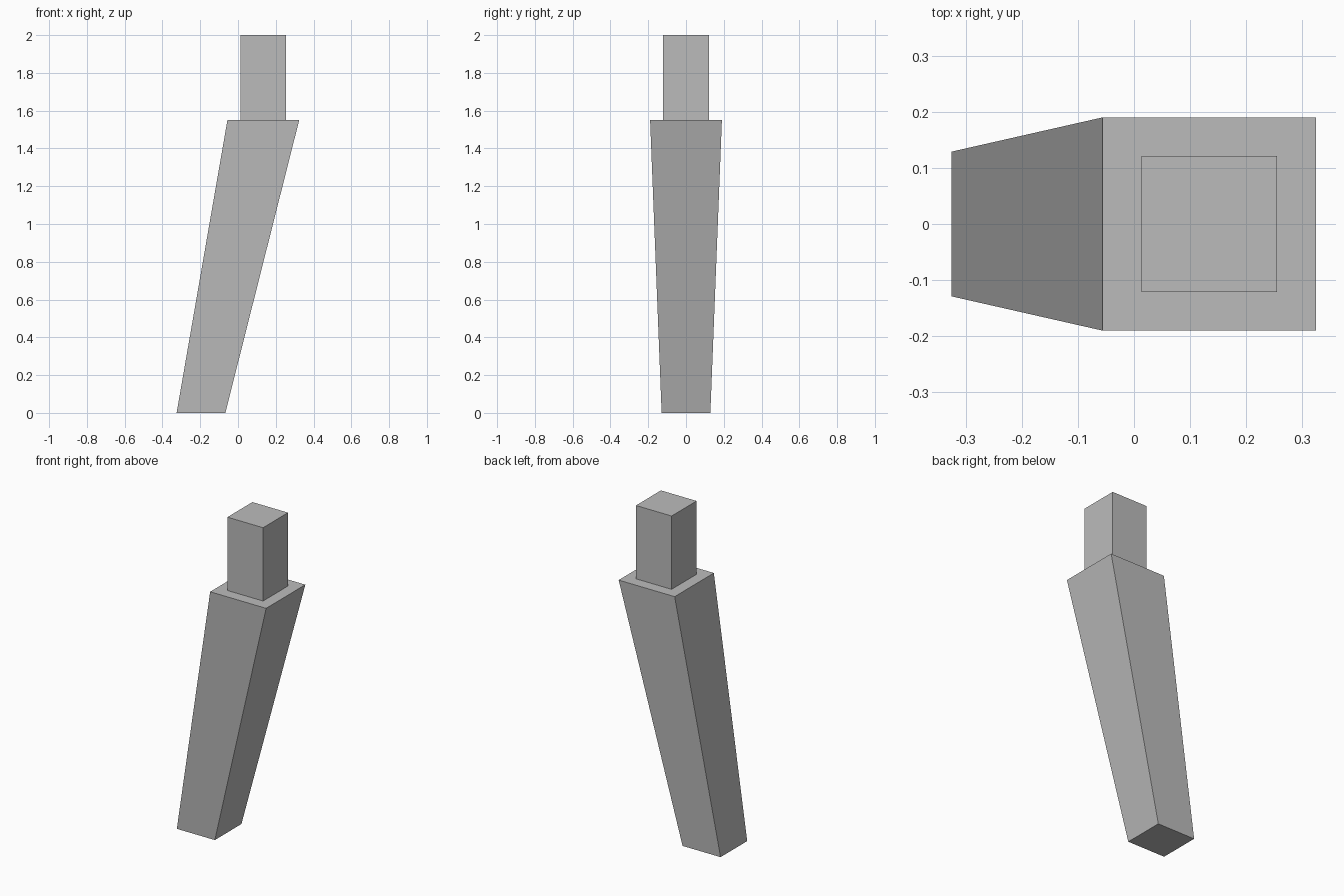
import bpy
import bmesh

cube = bpy.data.objects.get("Cube")
if cube:
    bpy.data.objects.remove(cube, do_unlink=True)

# Single plain grey
grey = bpy.data.materials.new("plain_grey")
grey.use_nodes = True
colour = (0.5, 0.5, 0.5, 1.0)
grey.diffuse_color = colour
grey.node_tree.nodes["Principled BSDF"].inputs["Base Color"].default_value = colour


def square_post(name, bottom, top):
    """Four-sided post between two level squares, each (centre x, z, half width)."""
    bm = bmesh.new()
    bmesh.ops.create_cube(bm, size=2)
    for v in bm.verts:
        x, z, half = top if v.co.z > 0 else bottom
        v.co = (x + v.co.x * half, v.co.y * half, z)
    mesh = bpy.data.meshes.new(name)
    bm.to_mesh(mesh)
    bm.free()
    mesh.materials.append(grey)
    obj = bpy.data.objects.new(name, mesh)
    bpy.context.collection.objects.link(obj)
    return obj


# Slanted leg that widens towards the shoulder
square_post("tapered_leg", (-0.196, 0, 0.129), (0.134, 1.55, 0.19))

# Upright peg on the shoulder
square_post("top_peg", (0.134, 1.55, 0.121), (0.134, 2, 0.121))
